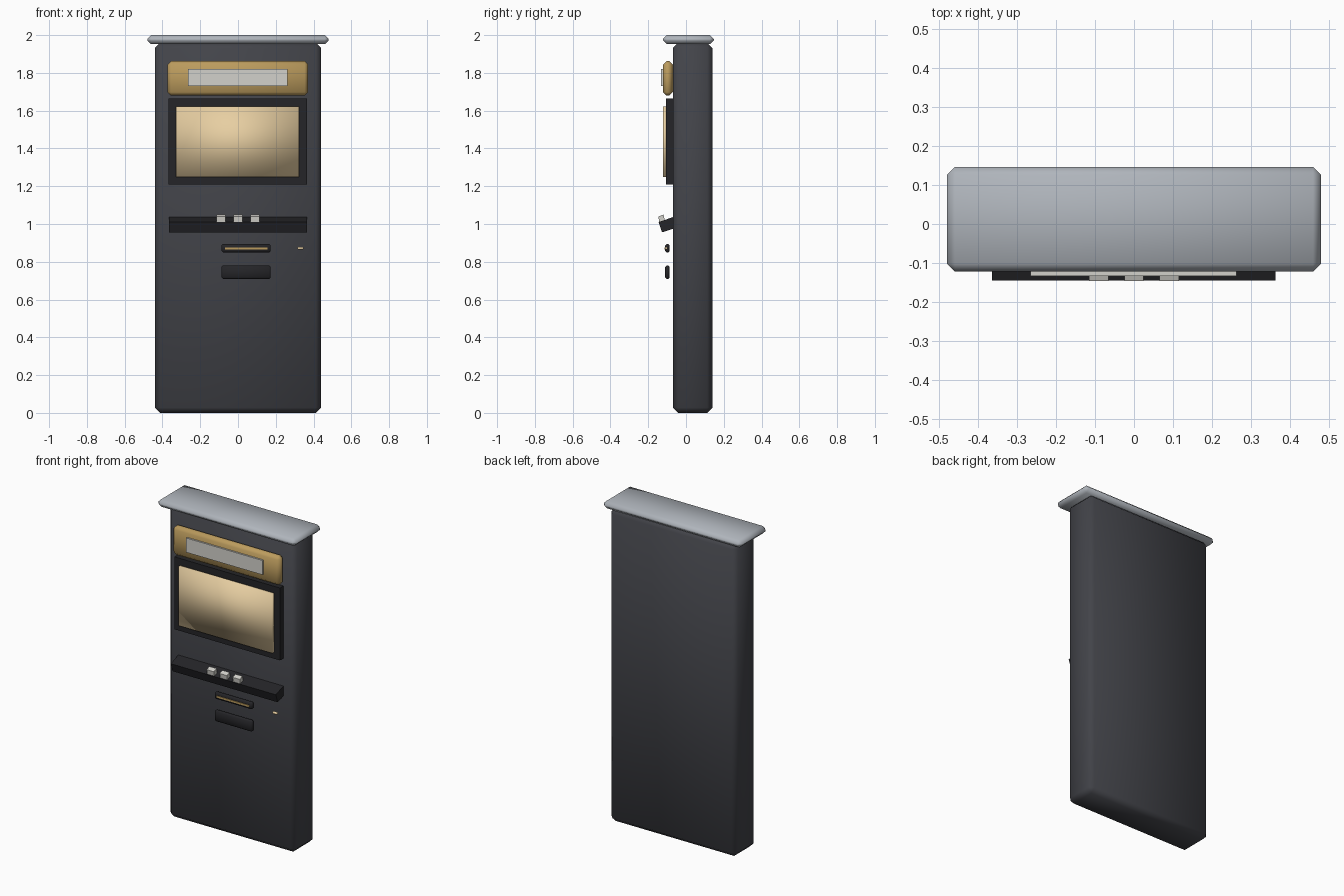
import bpy, bmesh
from mathutils import Matrix

if "Cube" in bpy.data.objects:
    bpy.data.objects.remove(bpy.data.objects["Cube"])


def material(name, rgb):
    m = bpy.data.materials.new(name)
    m.diffuse_color = (*rgb, 1)
    m.use_nodes = True
    m.node_tree.nodes["Principled BSDF"].inputs["Base Color"].default_value = m.diffuse_color
    return m


DARK = material("charcoal", (0.055, 0.057, 0.067))
BLACK = material("black", (0.018, 0.018, 0.021))
SILVER = material("silver", (0.43, 0.46, 0.50))
BRASS = material("brass", (0.50, 0.33, 0.11))
GLOW = material("warm_glass", (0.80, 0.62, 0.36))
PALE = material("pale_panel", (0.65, 0.64, 0.60))


def finish(name, bm, mat, smooth):
    bmesh.ops.recalc_face_normals(bm, faces=bm.faces)
    for f in bm.faces:
        f.smooth = smooth
    me = bpy.data.meshes.new(name)
    bm.to_mesh(me)
    bm.free()
    me.materials.append(mat)
    ob = bpy.data.objects.new(name, me)
    bpy.context.collection.objects.link(ob)
    return ob


def box(name, x, y, z, mat, chamfer=0.0, smooth=True):
    """Box from (min, max) ranges with an optional single-step chamfer."""
    bm = bmesh.new()
    size = [r[1] - r[0] for r in (x, y, z)]
    mid = [(r[0] + r[1]) / 2 for r in (x, y, z)]
    bmesh.ops.create_cube(bm, size=1, matrix=Matrix.Translation(mid) @ Matrix.Diagonal((*size, 1)))
    if chamfer:
        bmesh.ops.bevel(bm, geom=bm.edges[:], offset=chamfer, segments=1,
                        profile=0.5, affect='EDGES')
    return finish(name, bm, mat, smooth)


def extrude_x(name, profile, x, mat):
    """Sweep a (y, z) profile along the x range."""
    bm = bmesh.new()
    face = bm.faces.new([bm.verts.new((x[0], py, pz)) for py, pz in profile])
    out = bmesh.ops.extrude_face_region(bm, geom=[face])
    bmesh.ops.translate(bm, vec=(x[1] - x[0], 0, 0),
                        verts=[v for v in out["geom"] if isinstance(v, bmesh.types.BMVert)])
    return finish(name, bm, mat, False)


# Cabinet and roof cap
box("cabinet", (-0.44, 0.44), (-0.07, 0.14), (0, 1.96), DARK, 0.028)
box("roof_cap", (-0.48, 0.48), (-0.122, 0.147), (1.952, 2.0), SILVER, 0.02)

# Header sign with its blank light panel
box("header_sign", (-0.373, 0.371), (-0.122, -0.07), (1.68, 1.862), BRASS, 0.018)
box("header_panel", (-0.266, 0.263), (-0.133, -0.12), (1.73, 1.82), PALE, smooth=False)

# Display
box("screen_frame", (-0.367, 0.364), (-0.105, -0.068), (1.21, 1.664), BLACK, smooth=False)
box("screen", (-0.327, 0.323), (-0.122, -0.104), (1.25, 1.622), GLOW)

# Tilted control shelf
extrude_x("control_shelf", [(-0.145, 1.01), (-0.065, 1.038), (-0.065, 0.976), (-0.127, 0.956)],
          (-0.365, 0.364), BLACK)

# Three buttons following the shelf slope
for i, cx in enumerate((-0.09, 0.0, 0.09)):
    extrude_x(f"button_{i + 1}", [(-0.142, 1.008), (-0.112, 1.019), (-0.119, 1.05), (-0.146, 1.04)],
              (cx - 0.025, cx + 0.025), PALE)

# Card slot, tray and lock
box("card_slot", (-0.087, 0.173), (-0.11, -0.087), (0.85, 0.894), BLACK, 0.007)
box("slot_slit", (-0.07, 0.157), (-0.114, -0.106), (0.865, 0.876), BRASS, smooth=False)
box("tray_slot", (-0.087, 0.173), (-0.11, -0.087), (0.71, 0.78), BLACK, 0.007)
box("lock", (0.315, 0.347), (-0.112, -0.098), (0.865, 0.879), GLOW, 0.003)
